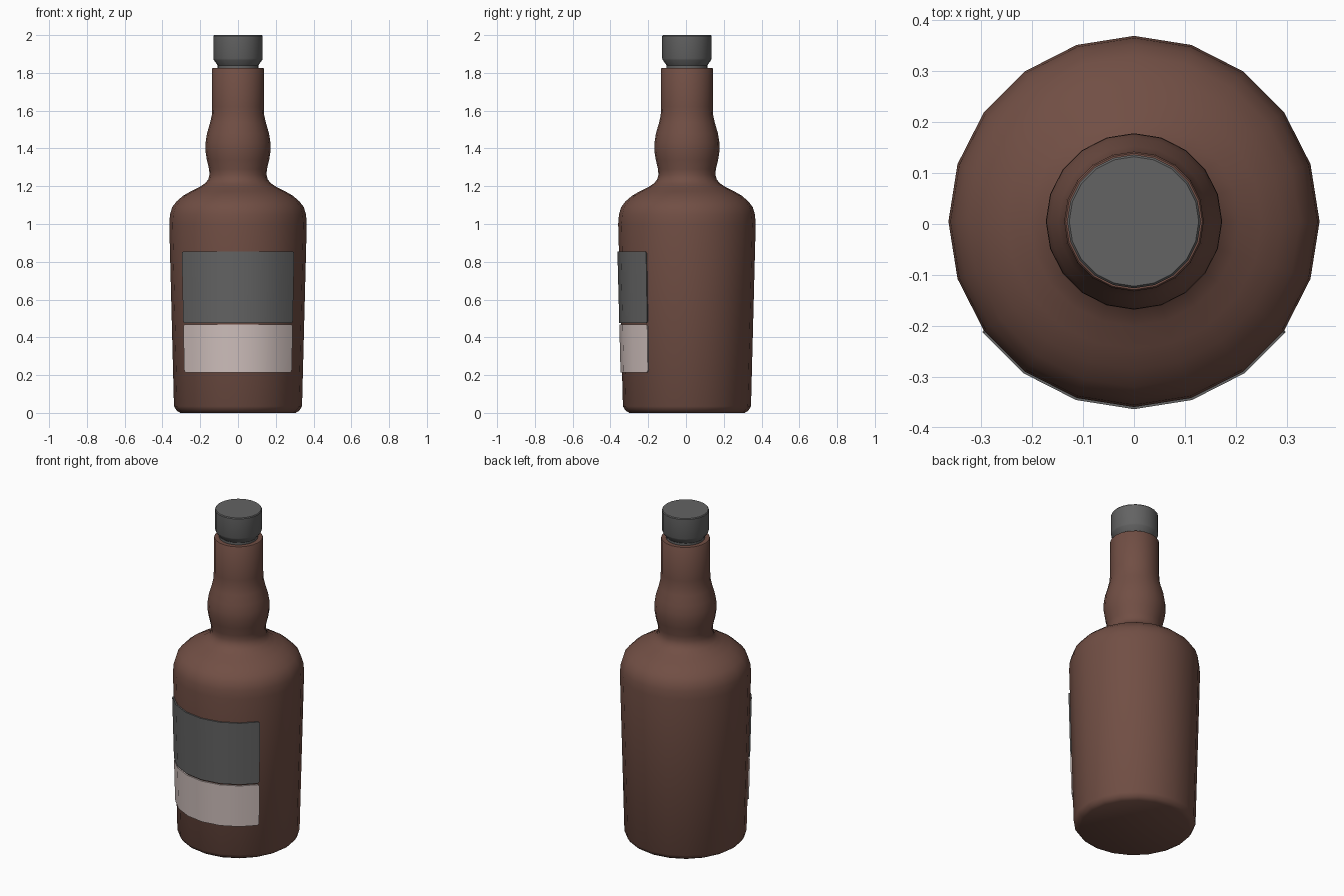
import bpy, bmesh, math

if "Cube" in bpy.data.objects:
    bpy.data.objects.remove(bpy.data.objects["Cube"])

CY = 0.005      # bottle axis, offset because the labels add depth at the front
SIDES = 20


def material(name, rgb):
    m = bpy.data.materials.new(name)
    m.diffuse_color = (*rgb, 1)
    m.use_nodes = True
    m.node_tree.nodes["Principled BSDF"].inputs["Base Color"].default_value = m.diffuse_color
    return m


brown = material("brown glass", (0.165, 0.077, 0.058))
grey = material("dark grey", (0.125, 0.125, 0.125))
cream = material("pale pink paper", (0.62, 0.52, 0.50))


def finish(name, bm, mat, angle):
    bmesh.ops.recalc_face_normals(bm, faces=bm.faces)
    me = bpy.data.meshes.new(name)
    bm.to_mesh(me)
    bm.free()
    me.materials.append(mat)
    ob = bpy.data.objects.new(name, me)
    bpy.context.collection.objects.link(ob)
    ob.location.y = CY
    bpy.ops.object.select_all(action='DESELECT')
    ob.select_set(True)
    bpy.context.view_layer.objects.active = ob
    bpy.ops.object.shade_smooth_by_angle(angle=math.radians(angle))
    return ob


def lathe(name, profile, mat, angle=40):
    bm = bmesh.new()
    rings = [[bm.verts.new((r * math.cos(2 * math.pi * i / SIDES),
                            r * math.sin(2 * math.pi * i / SIDES), z))
              for i in range(SIDES)] for r, z in profile]
    for a, b in zip(rings, rings[1:]):
        for i in range(SIDES):
            j = (i + 1) % SIDES
            bm.faces.new((a[i], a[j], b[j], b[i]))
    bm.faces.new(rings[0])
    bm.faces.new(rings[-1])
    return finish(name, bm, mat, angle)


# Bottle: tapered body, round shoulder, bulged neck
lathe("bottle", [
    (0.305, 0), (0.325, 0.012), (0.339, 0.035), (0.364, 1.0), (0.36, 1.05),
    (0.348, 1.09), (0.325, 1.12), (0.29, 1.15), (0.25, 1.173), (0.205, 1.195),
    (0.175, 1.215), (0.158, 1.235), (0.151, 1.26), (0.153, 1.29), (0.165, 1.34),
    (0.173, 1.39), (0.172, 1.43), (0.164, 1.48), (0.148, 1.535), (0.139, 1.575),
    (0.137, 1.62), (0.137, 1.822), (0.134, 1.826), (0.11, 1.826)], brown)

# Stopper with a narrow, flared foot
lathe("stopper", [
    (0.108, 1.815), (0.108, 1.84), (0.128, 1.868), (0.131, 1.876),
    (0.131, 1.995), (0.127, 2.0)], grey, 35)


def label(name, z0, z1, mat, lift=0.008):
    """Curved plate hugging the front six facets, with clipped corners."""
    step, cut = math.radians(18), 0.012
    angles = [-54, -53.4, -52.2] + list(range(-36, 37, 18)) + [52.2, 53.4, 54]
    insets = [cut, cut * 0.35, 0] + [0] * 5 + [0, cut * 0.35, cut]
    bm = bmesh.new()

    def column(deg, inset, off):
        a = math.radians(deg)
        local = a % step - step / 2
        facet = math.cos(step / 2) / math.cos(local)
        vs = []
        for z in (z0 + inset, z1 - inset):
            r = (0.339 + 0.025 * (z - 0.035) / 0.965 + off) * facet
            vs.append(bm.verts.new((r * math.sin(a), -r * math.cos(a), z)))
        return vs

    outer = [column(d, i, lift) for d, i in zip(angles, insets)]
    inner = [column(d, i, -0.002) for d, i in zip(angles, insets)]
    for k in range(len(angles) - 1):
        o, p, q, s = outer[k], outer[k + 1], inner[k], inner[k + 1]
        bm.faces.new((o[0], p[0], p[1], o[1]))
        bm.faces.new((q[0], q[1], s[1], s[0]))
        bm.faces.new((o[1], p[1], s[1], q[1]))
        bm.faces.new((o[0], q[0], s[0], p[0]))
    for k in (0, -1):
        bm.faces.new((outer[k][0], outer[k][1], inner[k][1], inner[k][0]))
    return finish(name, bm, mat, 35)


# Two front labels
label("upper_label", 0.475, 0.855, grey)
label("lower_label", 0.215, 0.467, cream)
